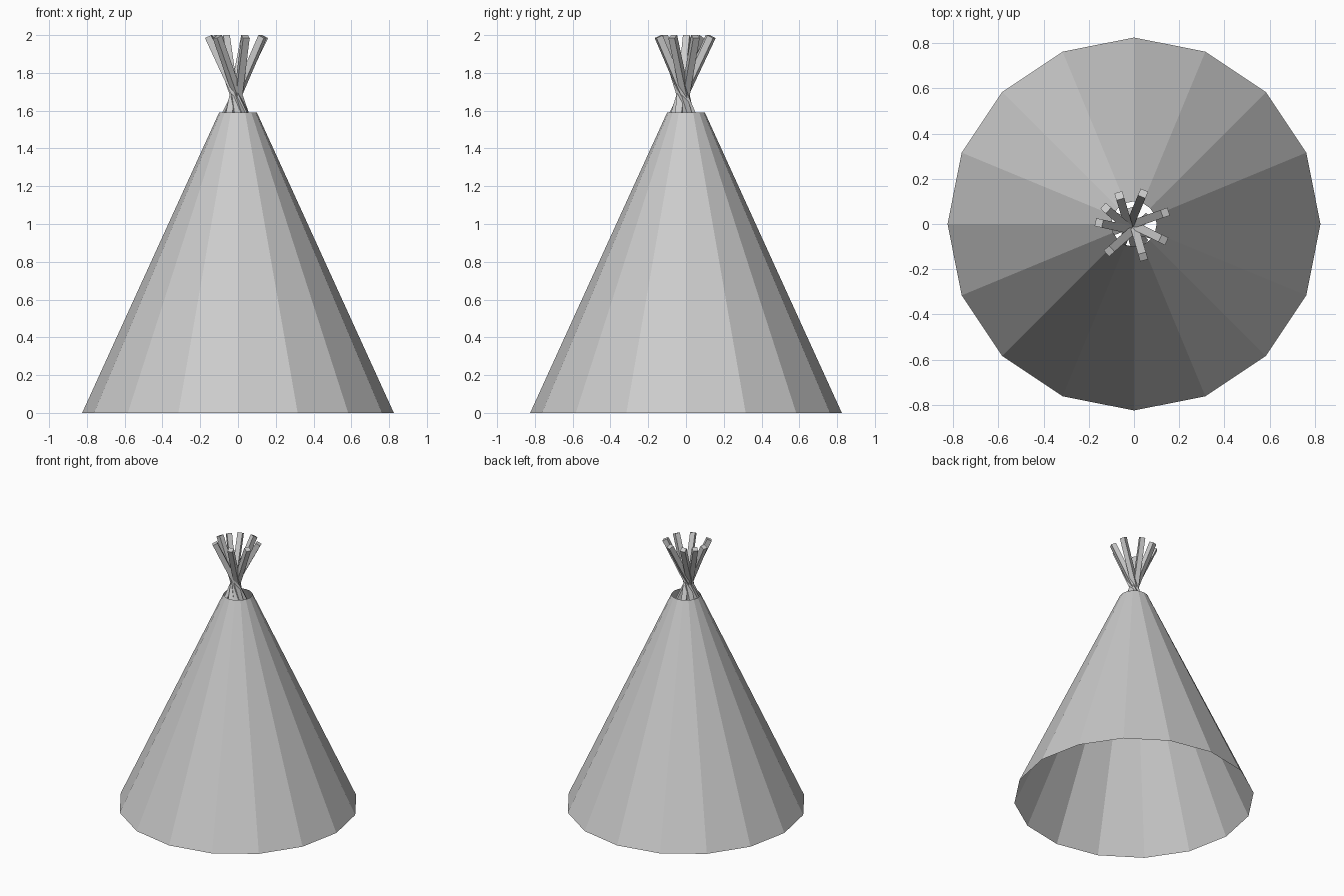
import bpy
import bmesh
from mathutils import Vector, Matrix

cube = bpy.data.objects.get("Cube")
if cube:
    bpy.data.objects.remove(cube, do_unlink=True)

GREY = (0.6, 0.6, 0.6, 1.0)
grey = bpy.data.materials.new("light_grey")
grey.use_nodes = True
grey.diffuse_color = GREY
grey.node_tree.nodes["Principled BSDF"].inputs["Base Color"].default_value = GREY


def add_object(name, bm):
    mesh = bpy.data.meshes.new(name)
    bm.to_mesh(mesh)
    bm.free()
    mesh.materials.append(grey)
    obj = bpy.data.objects.new(name, mesh)
    bpy.context.collection.objects.link(obj)
    return obj


# Tent cover: open sixteen-sided cone, one sheet thick
SIDES, COVER_HEIGHT = 16, 1.59
bm = bmesh.new()
bmesh.ops.create_cone(bm, cap_ends=False, segments=SIDES, radius1=0.825,
                      radius2=0.1, depth=COVER_HEIGHT,
                      matrix=Matrix.Translation((0, 0, COVER_HEIGHT / 2)))
add_object("tent_cover", bm)


# Square poles that cross just above the smoke hole
def add_pole(name, bottom, top, width):
    axis = top - bottom
    turn = axis.to_track_quat('Z', 'Y').to_matrix().to_4x4()
    place = Matrix.Translation((bottom + top) / 2) @ turn
    size = Matrix.Diagonal((width, width, axis.length, 1))
    bm = bmesh.new()
    bmesh.ops.create_cube(bm, size=1, matrix=place @ size)
    add_object(name, bm)


crossing = Vector((-0.01, -0.015, 1.68))
pole_tips = [(-0.155, 0.005), (-0.125, 0.07), (-0.065, 0.125), (0.04, 0.135),
             (0.138, 0.05), (0.13, -0.07), (0.04, -0.145), (-0.11, -0.12)]
for i, (x, y) in enumerate(pole_tips):
    top = Vector((x, y, 1.992))
    # Each pole passes slightly to one side of the crossing point
    outward = Vector((x, y, 0)).normalized()
    aside = Vector((-outward.y, outward.x, 0)) * 0.012
    through = crossing + aside
    bottom = top + (through - top) * 1.5
    add_pole(f"pole_{i + 1}", bottom, top, 0.036)
